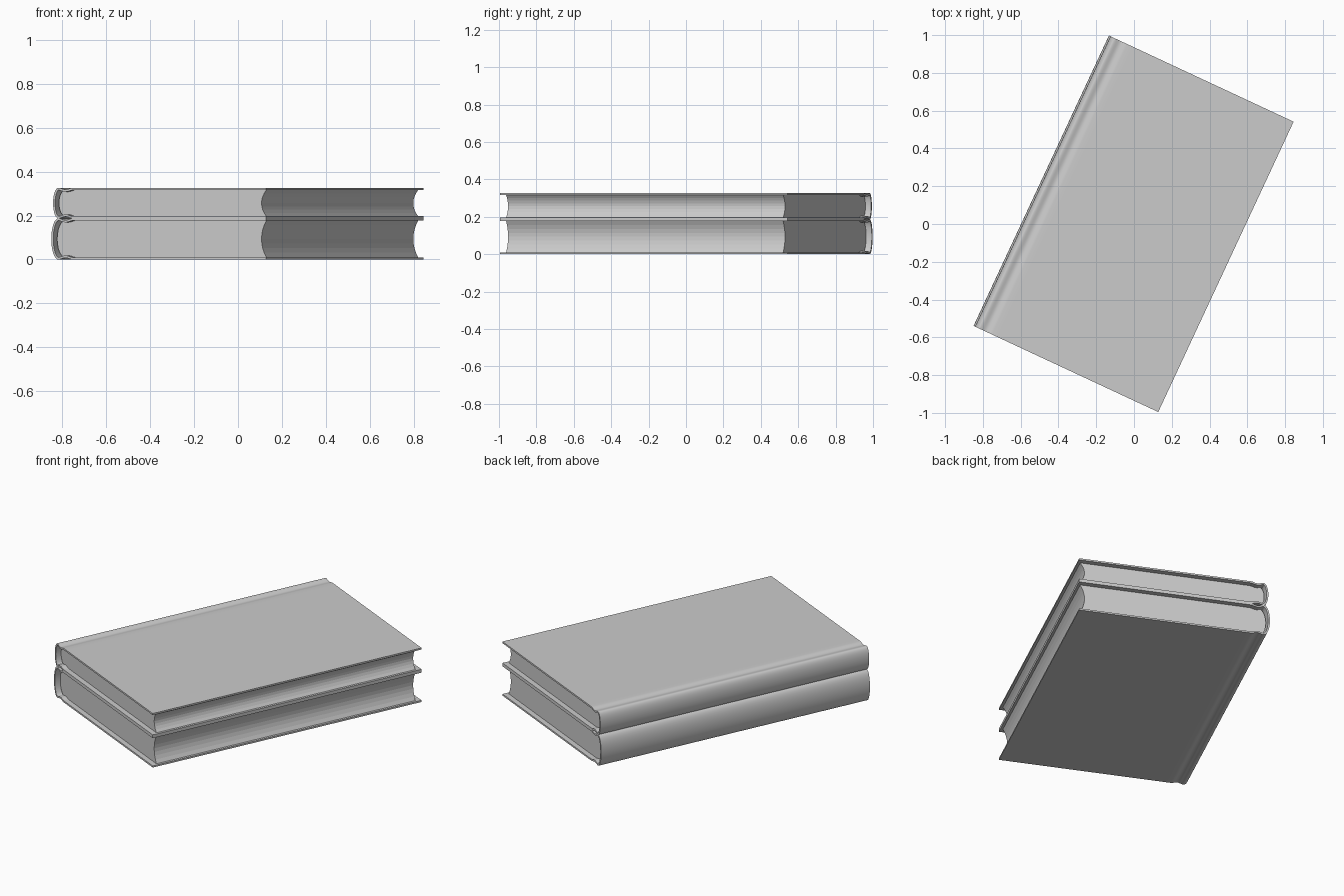
import bpy, bmesh
from math import sin, cos, pi, radians

old = bpy.data.objects.get("Cube")
if old:
    bpy.data.objects.remove(old, do_unlink=True)

GREY = (0.6, 0.6, 0.6, 1)
mat = bpy.data.materials.new("plain grey")
mat.use_nodes = True
mat.diffuse_color = GREY
mat.node_tree.nodes["Principled BSDF"].inputs["Base Color"].default_value = GREY

TURN = radians(-25)   # both books lie turned on the ground
BOARD = 0.01          # cover thickness
FORE = 0.537          # fore edge of the cover
JOINT = -0.507        # where the rounded spine starts
HINGE = -0.435        # inner side of the hinge groove


def extrude(name, profile, half_length, base, smooth):
    """Extrude a closed (x, z) profile along y and turn it."""
    bm = bmesh.new()
    face = bm.faces.new([bm.verts.new((x, -half_length, z)) for x, z in profile])
    grown = bmesh.ops.extrude_face_region(bm, geom=[face])["geom"]
    moved = [g for g in grown if isinstance(g, bmesh.types.BMVert)]
    bmesh.ops.translate(bm, verts=moved, vec=(0, 2 * half_length, 0))
    if face.is_valid and len(face.edges[0].link_faces) < 2:
        bm.faces.new(face.verts)
    bmesh.ops.recalc_face_normals(bm, faces=bm.faces)
    mesh = bpy.data.meshes.new(name)
    bm.to_mesh(mesh)
    bm.free()
    mesh.materials.append(mat)
    obj = bpy.data.objects.new(name, mesh)
    bpy.context.collection.objects.link(obj)
    obj.location.z = base
    obj.rotation_euler.z = TURN
    if smooth:
        bpy.ops.object.select_all(action="DESELECT")
        obj.select_set(True)
        bpy.context.view_layer.objects.active = obj
        bpy.ops.object.shade_smooth_by_angle(angle=radians(40))
    return obj


def thicken(path, t):
    """Close an open path into a strip of thickness t on its inner side."""
    inner = []
    for i, (x, z) in enumerate(path):
        a, b = path[max(i - 1, 0)], path[min(i + 1, len(path) - 1)]
        dx, dz = b[0] - a[0], b[1] - a[1]
        length = (dx * dx + dz * dz) ** 0.5
        inner.append((x + t * dz / length, z - t * dx / length))
    return path + inner[::-1]


def cover_profile(height, bulge):
    # Lower board with its hinge groove
    board = [(FORE, 0), (HINGE + 0.03, 0)]
    steps = 10
    for i in range(steps):
        f = i / steps
        board.append((HINGE + (JOINT - HINGE) * f, 0.004 * (1 - cos(2 * pi * f))))
    # Rounded spine, then the mirrored upper board
    spine = []
    for i in range(21):
        a = pi * i / 20
        spine.append((JOINT - bulge * sin(a), height / 2 * (1 - cos(a))))
    upper = [(x, height - z) for x, z in reversed(board)]
    return thicken(board + spine + upper, BOARD)


def page_profile(height, bulge):
    low, high = BOARD, height - BOARD
    mid, half = height / 2, (high - low) / 2
    # Hollow fore edge, bottom to top
    fore = []
    for i in range(9):
        s = i / 4 - 1
        fore.append((0.523 - 0.024 * (1 - s * s), mid + half * s))
    # Rounded back, top to bottom
    back = []
    for i in range(13):
        a = pi * i / 12
        back.append((JOINT + 0.02 - (bulge + 0.005) * sin(a), mid + half * cos(a)))
    return fore + back


def book(prefix, base, height, bulge):
    extrude(prefix + "_cover", cover_profile(height, bulge), 0.848, base, True)
    extrude(prefix + "_pages", page_profile(height, bulge), 0.817, base, False)


book("lower_book", 0, 0.187, 0.035)
book("upper_book", 0.187, 0.139, 0.026)
